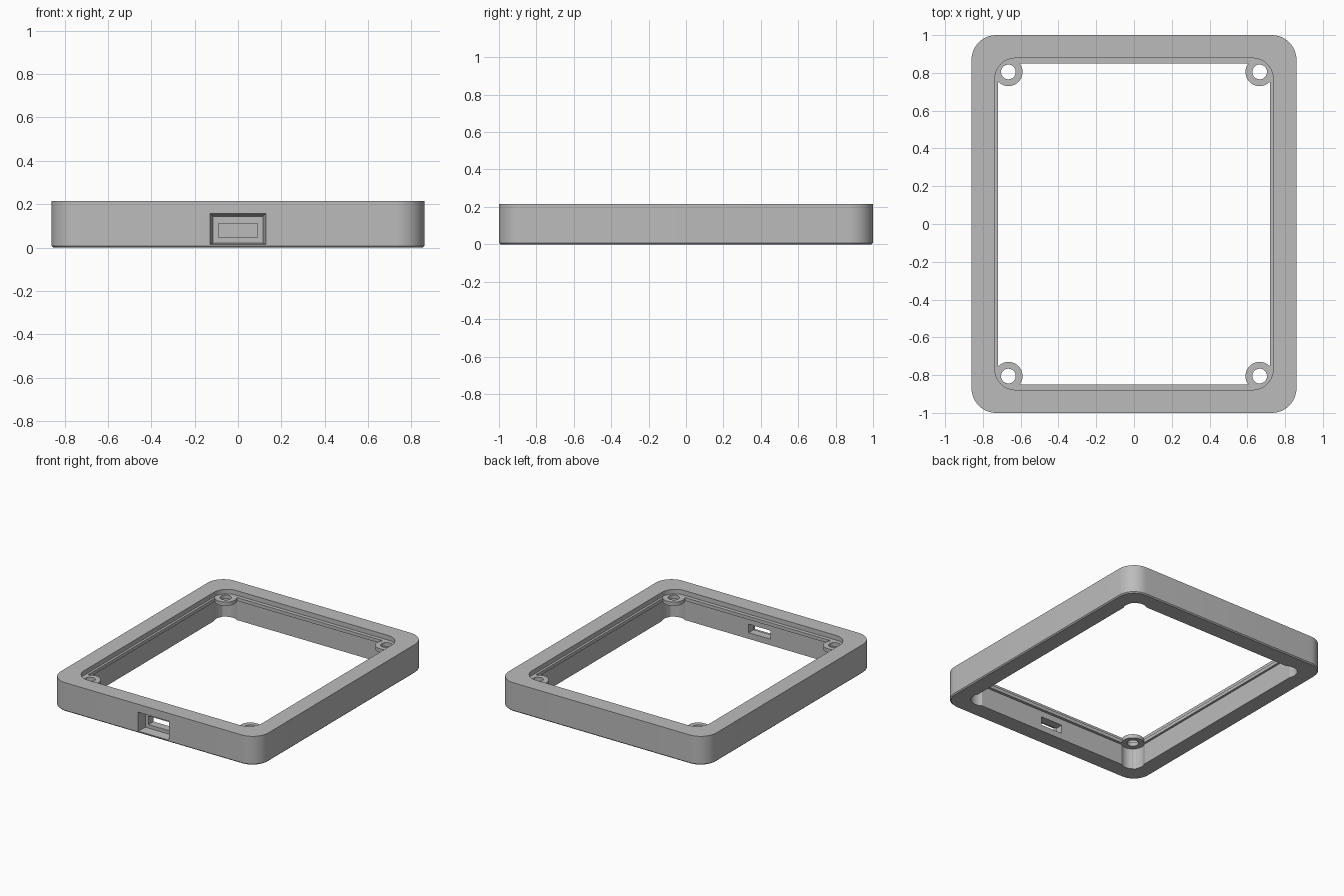
import bpy, bmesh, math

old = bpy.data.objects.get("Cube")
if old:
    bpy.data.objects.remove(old, do_unlink=True)

GREY = (0.5, 0.5, 0.5, 1)
mat = bpy.data.materials.new("plain_grey")
mat.use_nodes = True
mat.diffuse_color = GREY
mat.node_tree.nodes["Principled BSDF"].inputs["Base Color"].default_value = GREY

HEIGHT = 0.215
LEDGE_LOW, LEDGE_TOP = 0.155, 0.18
SCREW_X, SCREW_Y = 0.665, 0.805


def finish(name, bm):
    bmesh.ops.recalc_face_normals(bm, faces=bm.faces)
    mesh = bpy.data.meshes.new(name)
    bm.to_mesh(mesh)
    bm.free()
    mesh.materials.append(mat)
    ob = bpy.data.objects.new(name, mesh)
    bpy.context.collection.objects.link(ob)
    return ob


def rounded_loop(hx, hy, r, z, steps=12):
    """Points of a rounded rectangle, counter-clockwise."""
    pts = []
    for q, (sx, sy) in enumerate(((1, 1), (-1, 1), (-1, -1), (1, -1))):
        for i in range(steps + 1):
            a = math.pi / 2 * (q + i / steps)
            pts.append((sx * (hx - r) + r * math.cos(a),
                        sy * (hy - r) + r * math.sin(a), z))
    return pts


def circle(x, y, r, z, n=40):
    return [(x + r * math.cos(2 * math.pi * i / n),
             y + r * math.sin(2 * math.pi * i / n), z) for i in range(n)]


def skin(name, loops, ring=False):
    """Bridge matching loops, closed as a ring or capped at both ends."""
    bm = bmesh.new()
    rows = [[bm.verts.new(p) for p in loop] for loop in loops]
    pairs = list(zip(rows, rows[1:]))
    if ring:
        pairs.append((rows[-1], rows[0]))
    else:
        bm.faces.new(rows[0])
        bm.faces.new(rows[-1])
    for a, b in pairs:
        for i in range(len(a)):
            j = (i + 1) % len(a)
            bm.faces.new((a[i], a[j], b[j], b[i]))
    return finish(name, bm)


def cut(target, cutter):
    cutter.hide_render = True
    mod = target.modifiers.new("cut", 'BOOLEAN')
    mod.operation, mod.solver, mod.object = 'DIFFERENCE', 'EXACT', cutter
    bpy.context.view_layer.objects.active = target
    bpy.ops.object.modifier_apply(modifier=mod.name)
    bpy.data.objects.remove(cutter, do_unlink=True)


def smooth(ob):
    bpy.ops.object.select_all(action='DESELECT')
    ob.select_set(True)
    bpy.context.view_layer.objects.active = ob
    bpy.ops.object.shade_smooth_by_angle(angle=math.radians(30))


def slot(hx, z0, z1, y):
    return [(-hx, y, z0), (hx, y, z0), (hx, y, z1), (-hx, y, z1)]


# Frame wall with chamfered foot and inner ledge
frame = skin("frame", [rounded_loop(*p) for p in (
    (0.852, 0.992, 0.122, 0), (0.86, 1, 0.13, 0.008),
    (0.86, 1, 0.13, HEIGHT), (0.737, 0.878, 0.11, HEIGHT),
    (0.737, 0.878, 0.11, LEDGE_TOP), (0.72, 0.85, 0.02, LEDGE_TOP),
    (0.72, 0.85, 0.02, LEDGE_LOW), (0.736, 0.87, 0.03, LEDGE_LOW),
    (0.736, 0.87, 0.03, 0))], ring=True)

corners = [(sx * SCREW_X, sy * SCREW_Y) for sx in (-1, 1) for sy in (-1, 1)]

# Round corner reliefs under the screw tabs
for x, y in corners:
    cut(frame, skin("relief_cutter", [circle(x, y, 0.08, -0.05),
                                      circle(x, y, 0.08, LEDGE_LOW - 0.001)]))

# Tapered socket recess and the port opening through the front wall
cut(frame, skin("recess_cutter", [slot(0.132, 0.013, 0.16, -1.02),
                                  slot(0.115, 0.02, 0.143, -0.93)]))
cut(frame, skin("port_cutter", [slot(0.09, 0.046, 0.11, -0.96),
                                slot(0.09, 0.046, 0.11, -0.8)]))
smooth(frame)

# Screw tabs with through holes
for n, (x, y) in enumerate(corners):
    low, top = LEDGE_LOW - 0.002, LEDGE_TOP + 0.001
    smooth(skin(f"screw_tab_{n + 1}", [
        circle(x, y, 0.039, low), circle(x, y, 0.075, low),
        circle(x, y, 0.075, top), circle(x, y, 0.039, top)], ring=True))
